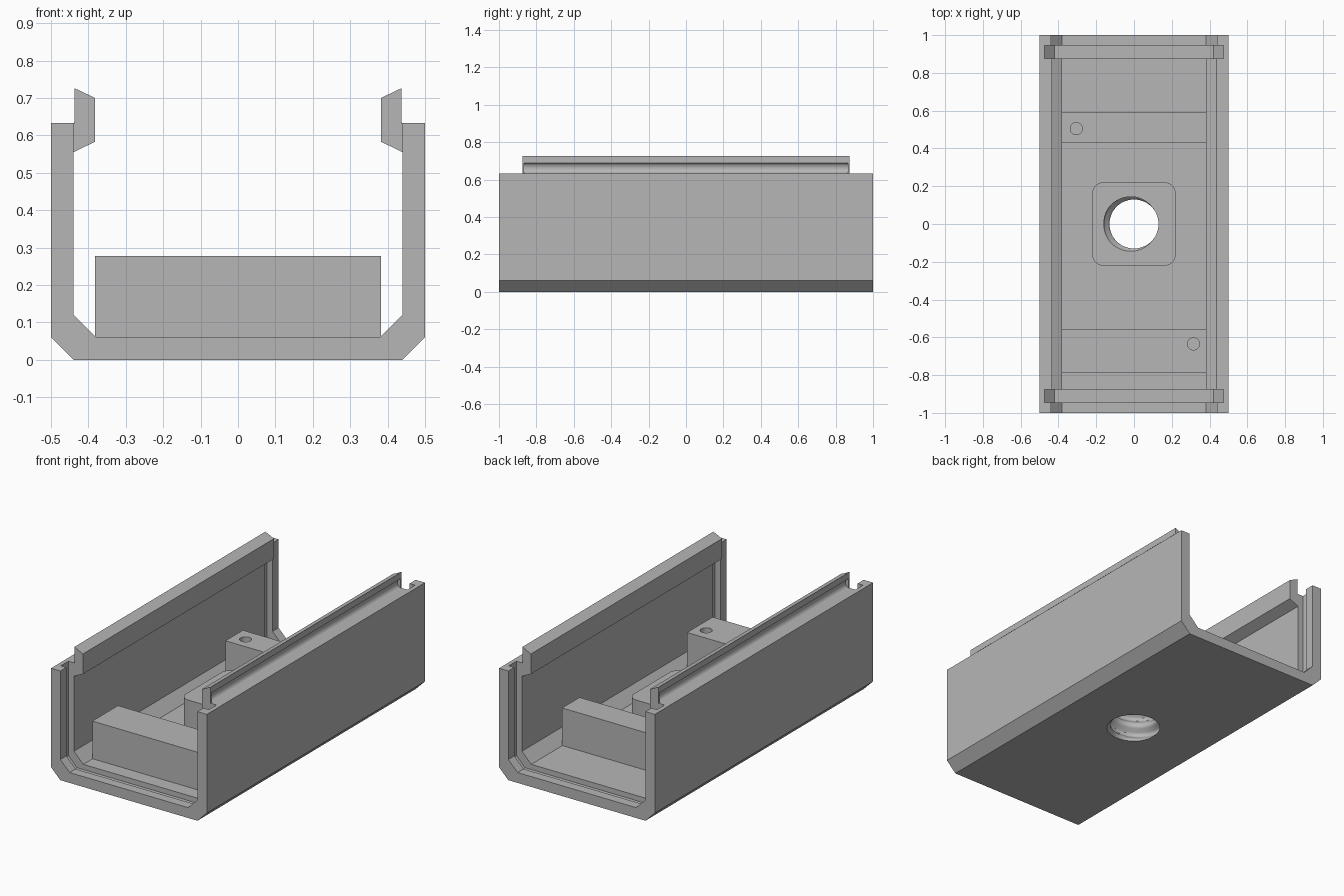
import bpy, bmesh
from math import sin, cos, pi, radians
from mathutils import Matrix

old = bpy.data.objects.get("Cube")
if old:
    bpy.data.objects.remove(old, do_unlink=True)

grey = bpy.data.materials.new("plain grey")
grey.use_nodes = True
colour = (0.47, 0.47, 0.47, 1)
grey.diffuse_color = colour
grey.node_tree.nodes["Principled BSDF"].inputs["Base Color"].default_value = colour


def finish(name, bm):
    bmesh.ops.recalc_face_normals(bm, faces=bm.faces)
    mesh = bpy.data.meshes.new(name)
    bm.to_mesh(mesh)
    bm.free()
    obj = bpy.data.objects.new(name, mesh)
    bpy.context.collection.objects.link(obj)
    mesh.materials.append(grey)
    return obj


def prism(name, profile, y0, y1):
    """Extrude an x-z profile along y."""
    bm = bmesh.new()
    face = bm.faces.new([bm.verts.new((x, y0, z)) for x, z in profile])
    new = bmesh.ops.extrude_face_region(bm, geom=[face])["geom"]
    verts = [v for v in new if isinstance(v, bmesh.types.BMVert)]
    bmesh.ops.translate(bm, verts=verts, vec=(0, y1 - y0, 0))
    return finish(name, bm)


def box(name, x, y0, y1, z0, z1):
    return prism(name, [(-x, z0), (x, z0), (x, z1), (-x, z1)], y0, y1)


def both_sides(half):
    """Complete a right-hand outline with its mirror image."""
    return half + [(-x, z) for x, z in reversed(half)]


def activate(obj):
    bpy.ops.object.select_all(action='DESELECT')
    obj.select_set(True)
    bpy.context.view_layer.objects.active = obj


def cut(obj, cutter):
    mod = obj.modifiers.new("cut", 'BOOLEAN')
    mod.operation = 'DIFFERENCE'
    mod.solver = 'EXACT'
    mod.object = cutter
    activate(obj)
    bpy.ops.object.modifier_apply(modifier=mod.name)


def smooth(obj):
    activate(obj)
    bpy.ops.object.shade_smooth_by_angle(angle=radians(30))


def drop(*objs):
    for o in objs:
        bpy.data.objects.remove(o, do_unlink=True)


# Helical cutter for the threaded hole
def thread_cutter(z0, z1, top, minor=0.13, depth=0.03, pitch=0.1, sides=48, levels=48):
    bm = bmesh.new()
    rings = []
    for j in range(levels + 1):
        z = z0 + (z1 - z0) * j / levels
        ring = []
        for i in range(sides):
            a = 2 * pi * i / sides
            phase = ((z - top) / pitch - a / (2 * pi)) % 1
            crest = 1 - min(1, abs(phase - 0.5) / 0.38)
            r = minor + depth * min(1, crest * 1.3)
            ring.append(bm.verts.new((r * cos(a), r * sin(a), z)))
        rings.append(ring)
    for low, high in zip(rings, rings[1:]):
        for i in range(sides):
            k = (i + 1) % sides
            bm.faces.new((low[i], low[k], high[k], high[i]))
    bm.faces.new(rings[0])
    bm.faces.new(rings[-1])
    bmesh.ops.triangulate(bm, faces=bm.faces[:])
    obj = finish("thread_cutter", bm)
    obj.hide_render = True
    return obj


BLOCK_TOP = 0.24
thread = thread_cutter(-0.03, 0.28, BLOCK_TOP)

# Open channel with chamfered lower corners
outer = both_sides([(0.44, 0), (0.5, 0.06), (0.5, 0.633)])
inner = both_sides([(0.38, 0.06), (0.44, 0.12), (0.44, 0.633)])
shell = prism("channel_shell", outer[:3] + [inner[2], inner[1], inner[0],
              inner[5], inner[4], inner[3]] + outer[3:], -1, 1)

# End panel slots running down both walls and across the floor
slot = both_sides([(0.42, 0.03), (0.475, 0.085), (0.475, 0.8)])
for s in (-1, 1):
    ends = sorted((s * 0.875, s * 0.945))
    cutter = prism("slot_cutter", slot, *ends)
    cut(shell, cutter)
    drop(cutter)
cut(shell, thread)
smooth(shell)

# Hooked rails with a rounded outer groove and closed ends
LIP = [(0.44, 0.633), (0.44, 0.555), (0.382, 0.583), (0.382, 0.7), (0.437, 0.726)]
arc = [(0.437 - 0.02 * sin(pi * i / 12), 0.6625 + 0.0275 * cos(pi * i / 12))
       for i in range(13)]
for side, s in (("left", 1), ("right", -1)):
    def flip(points):
        return [(s * x, z) for x, z in points]
    rail = prism(side + "_rail", flip(LIP + arc), -0.867, 0.867)
    smooth(rail)
    for end, e in (("front", -1), ("back", 1)):
        prism(f"{side}_rail_{end}_end", flip(LIP + [(0.437, 0.633)]),
              *sorted((e * 0.867, e * 0.875)))

# Raised cross bars, each with a blind screw hole
for name, y0, y1, hx, hy in (("front_bar", -0.79, -0.555, 0.315, -0.635),
                             ("back_bar", 0.43, 0.59, -0.305, 0.505)):
    bar = box(name, 0.382, y0, y1, 0.06, 0.278)
    bm = bmesh.new()
    bmesh.ops.create_cone(bm, cap_ends=True, segments=32, radius1=0.032, radius2=0.032,
                          depth=0.3, matrix=Matrix.Translation((hx, hy, 0.27)))
    drill = finish("drill_cutter", bm)
    cut(bar, drill)
    drop(drill)
    smooth(bar)

# Central boss with rounded corners around the threaded hole
boss = box("threaded_boss", 0.22, -0.22, 0.22, 0.06, BLOCK_TOP)
bm = bmesh.new()
bm.from_mesh(boss.data)
uprights = [e for e in bm.edges if abs(e.verts[0].co.z - e.verts[1].co.z) > 0.1]
bmesh.ops.bevel(bm, geom=uprights, offset=0.055, segments=8, profile=0.5, affect='EDGES')
bm.to_mesh(boss.data)
bm.free()
cut(boss, thread)
smooth(boss)
drop(thread)
